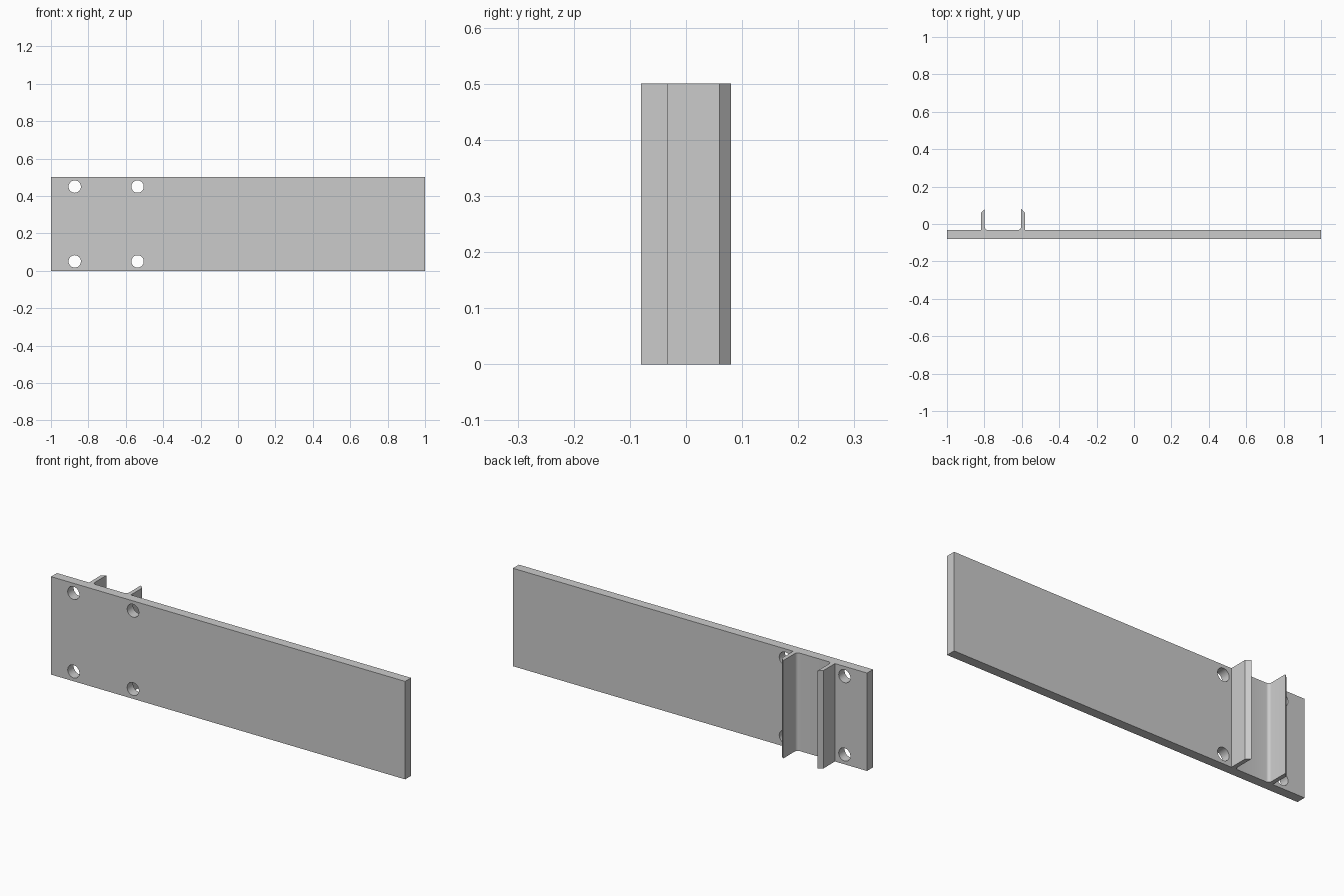
import bpy, bmesh
from math import cos, sin, pi
from mathutils import Vector

if "Cube" in bpy.data.objects:
    bpy.data.objects.remove(bpy.data.objects["Cube"])

HEIGHT = 0.5
FRONT, BACK = -0.08, -0.032      # plate faces in y
TIP, SHOULDER = 0.08, 0.06       # rail tip and start of its bevel
CENTER, INNER, OUTER = -0.701, 0.097, 0.118   # rail pair, offsets in x
FILLET = 0.016
HOLE_RADIUS = 0.033

metal = bpy.data.materials.new("grey_metal")
metal.use_nodes = True
grey = (0.6, 0.6, 0.6, 1)
metal.diffuse_color = grey
metal.node_tree.nodes["Principled BSDF"].inputs["Base Color"].default_value = grey


def finish(name, bm):
    bmesh.ops.recalc_face_normals(bm, faces=bm.faces)
    mesh = bpy.data.meshes.new(name)
    bm.to_mesh(mesh)
    bm.free()
    mesh.materials.append(metal)
    obj = bpy.data.objects.new(name, mesh)
    bpy.context.collection.objects.link(obj)
    return obj


# Cross-section of one rail, from its outer foot to the filleted inner foot
rail = [(OUTER, BACK), (OUTER, SHOULDER), (INNER, TIP)]
for i in range(7):
    a = i * pi / 12
    rail.append((INNER - FILLET * (1 - cos(a)), BACK + FILLET * (1 - sin(a))))

# Plate and mirrored rails as one extruded profile
right_rail = [(CENTER - x, y) for x, y in rail]
left_rail = [(CENTER + x, y) for x, y in reversed(rail)]
profile = [(-1, FRONT), (-1, BACK)] + right_rail + left_rail + [(1, BACK), (1, FRONT)]
bm = bmesh.new()
base = bm.faces.new([bm.verts.new((x, y, 0)) for x, y in profile])
top = bmesh.ops.extrude_face_region(bm, geom=[base], use_keep_orig=True)
bmesh.ops.translate(bm, vec=(0, 0, HEIGHT),
                    verts=[g for g in top["geom"] if isinstance(g, bmesh.types.BMVert)])
plate = finish("railed_plate", bm)

# Four bolt holes
bm = bmesh.new()
for x in (-0.873, -0.537):
    for z in (0.05, 0.45):
        ring = [bm.verts.new((x + HOLE_RADIUS * cos(2 * pi * i / 32), FRONT - 0.02,
                              z + HOLE_RADIUS * sin(2 * pi * i / 32))) for i in range(32)]
        cap = bm.faces.new(ring)
        end = bmesh.ops.extrude_face_region(bm, geom=[cap], use_keep_orig=True)
        bmesh.ops.translate(bm, vec=Vector((0, BACK - FRONT + 0.04, 0)),
                            verts=[g for g in end["geom"] if isinstance(g, bmesh.types.BMVert)])
cutter = finish("bolt_hole_cutter", bm)
cutter.hide_render = True
cutter.hide_set(True)

cut = plate.modifiers.new("bolt_holes", "BOOLEAN")
cut.operation = "DIFFERENCE"
cut.solver = "EXACT"
cut.object = cutter

bpy.ops.object.select_all(action="DESELECT")
plate.select_set(True)
bpy.context.view_layer.objects.active = plate
bpy.ops.object.modifier_apply(modifier=cut.name)
bpy.data.objects.remove(cutter)
bpy.ops.object.shade_smooth_by_angle()
